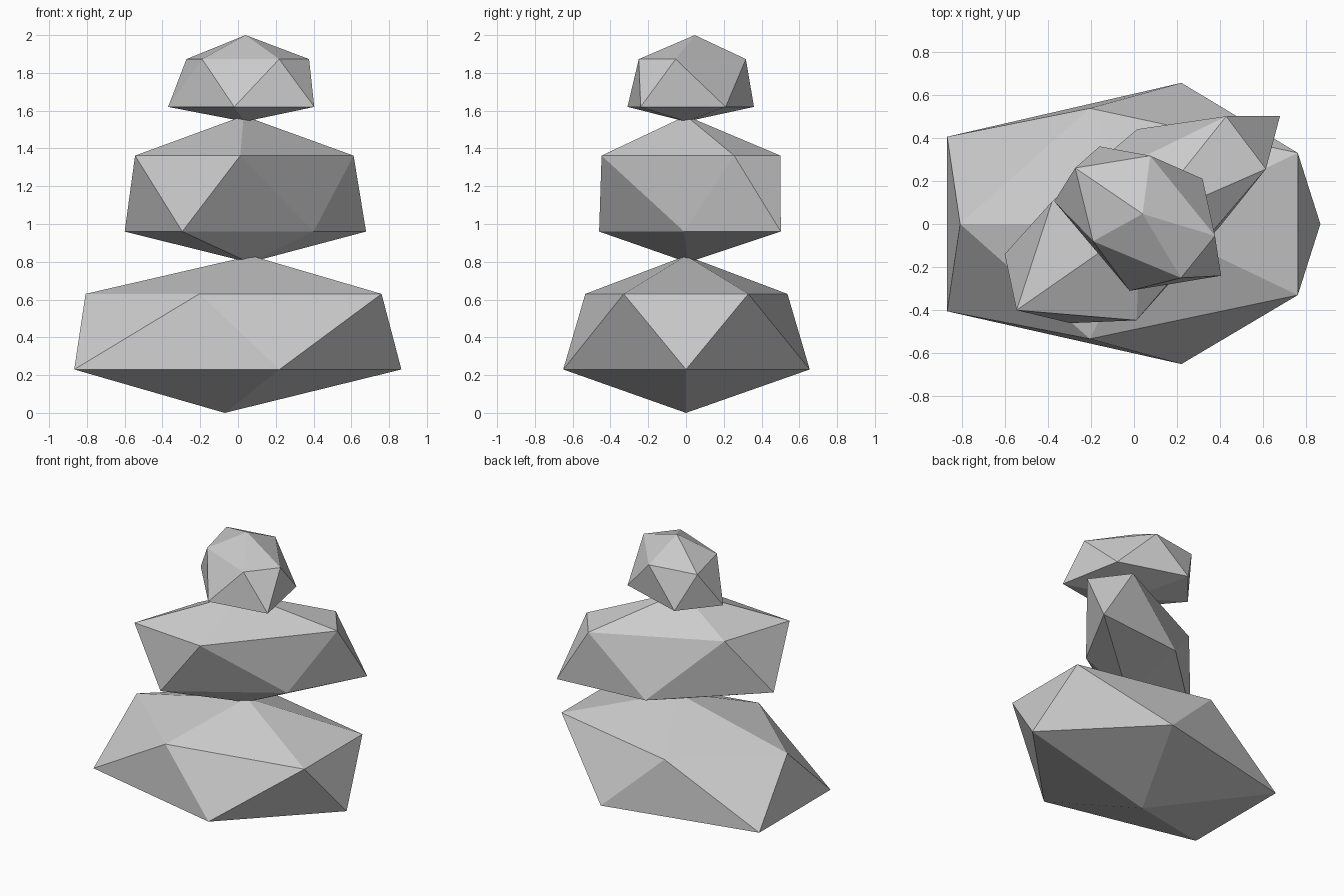
import bpy
import bmesh

if "Cube" in bpy.data.objects:
    bpy.data.objects.remove(bpy.data.objects["Cube"])


def stone(name, bottom, low_z, low_ring, up_z, up_ring, top):
    """Twenty-sided boulder: two tips joined by two staggered five-point rings."""
    bm = bmesh.new()
    b = bm.verts.new(bottom)
    low = [bm.verts.new((x, y, low_z)) for x, y in low_ring]
    up = [bm.verts.new((x, y, up_z)) for x, y in up_ring]
    t = bm.verts.new(top)
    for i in range(5):
        j = (i + 1) % 5
        bm.faces.new((b, low[j], low[i]))
        bm.faces.new((low[i], low[j], up[i]))
        bm.faces.new((low[j], up[j], up[i]))
        bm.faces.new((up[i], up[j], t))
    bmesh.ops.recalc_face_normals(bm, faces=bm.faces)
    mesh = bpy.data.meshes.new(name)
    bm.to_mesh(mesh)
    bm.free()
    obj = bpy.data.objects.new(name, mesh)
    bpy.context.collection.objects.link(obj)
    return obj


# Wide base stone
stone("bottom_stone", (-0.07, 0, 0),
      0.23, [(0.865, 0), (0.22, 0.655), (-0.867, 0.405), (-0.867, -0.405), (0.22, -0.65)],
      0.63, [(0.76, 0.33), (-0.205, 0.537), (-0.807, 0), (-0.205, -0.533), (0.76, -0.33)],
      (0.07, 0, 0.832))

# Twisted middle stone
stone("middle_stone", (0.06, 0.01, 0.796),
      0.96, [(0.4, -0.01), (0.678, 0.502), (0.015, 0.44), (-0.6, -0.14), (-0.295, -0.46)],
      1.362, [(0.612, 0.255), (0.428, 0.5), (-0.38, 0.105), (-0.545, -0.4), (0.012, -0.447)],
      (0.03, 0, 1.573))

# Small top stone
stone("top_stone", (0.035, 0, 1.542),
      1.62, [(0.404, -0.24), (0.318, 0.21), (-0.16, 0.36), (-0.37, 0.105), (-0.02, -0.31)],
      1.873, [(0.376, -0.055), (0.075, 0.317), (-0.273, 0.26), (-0.19, -0.08), (0.218, -0.25)],
      (0.04, 0.047, 2.0))
